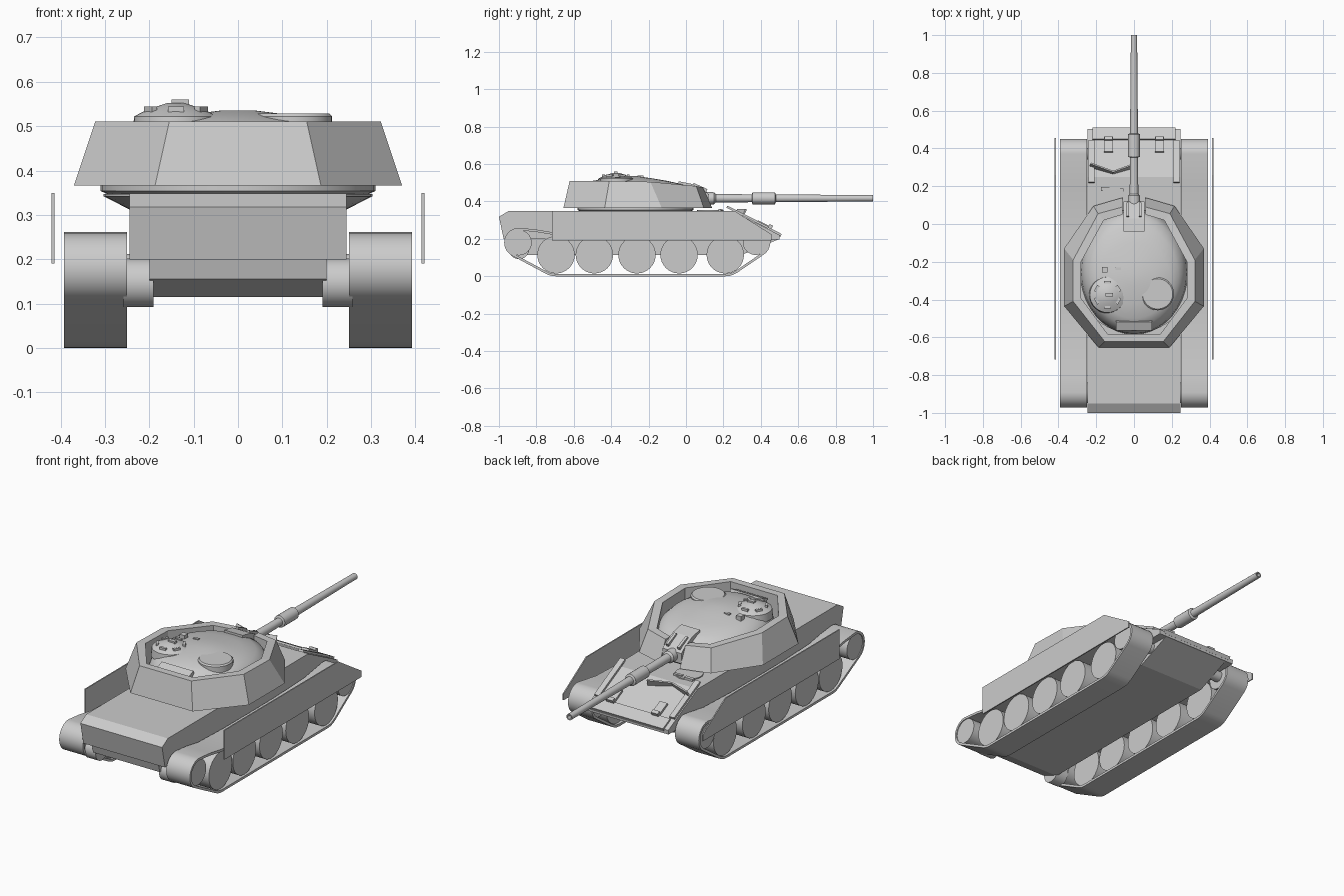
import bpy, bmesh
from math import sin, cos, pi, radians
from mathutils import Matrix, Vector


def finish(name, bm, smooth=None):
    bmesh.ops.recalc_face_normals(bm, faces=bm.faces)
    me = bpy.data.meshes.new(name)
    bm.to_mesh(me)
    bm.free()
    ob = bpy.data.objects.new(name, me)
    bpy.context.collection.objects.link(ob)
    if smooth:
        bpy.ops.object.select_all(action='DESELECT')
        ob.select_set(True)
        bpy.context.view_layer.objects.active = ob
        bpy.ops.object.shade_smooth_by_angle(angle=radians(smooth))
    return ob


def loft(name, rings, caps=True, loop=False, smooth=None):
    """Skin closed rings of equal length; loop joins last ring to first."""
    bm = bmesh.new()
    vs = [[bm.verts.new(p) for p in r] for r in rings]
    n = len(vs[0])
    for i in range(len(vs) if loop else len(vs) - 1):
        a, b = vs[i], vs[(i + 1) % len(vs)]
        for j in range(n):
            k = (j + 1) % n
            bm.faces.new((a[j], a[k], b[k], b[j]))
    if caps and not loop:
        bm.faces.new(vs[0])
        bm.faces.new(vs[-1])
    return finish(name, bm, smooth)


def prism(name, pts, x0, x1):
    return loft(name, [[(x, y, z) for y, z in pts] for x in (x0, x1)])


def box(name, loc, size, rot=(0, 0, 0)):
    bm = bmesh.new()
    bmesh.ops.create_cube(bm, size=1)
    bm.transform(Matrix.Diagonal((*size, 1)))
    ob = finish(name, bm)
    ob.location, ob.rotation_euler = loc, rot
    return ob


def lathe(name, prof, loc, axis='Z', n=32):
    """prof: (radius, distance along axis)."""
    def pt(r, d, t):
        c, s = r * cos(t), r * sin(t)
        v = {'X': (d, c, s), 'Y': (c, d, s), 'Z': (c, s, d)}[axis]
        return Vector(v) + Vector(loc)
    rings = [[pt(r, d, 2 * pi * i / n) for i in range(n)] for r, d in prof]
    return loft(name, rings, smooth=30)


# hull: upper body, narrower lower tub, nose plate
prism("upper_hull", [(-0.95, 0.348), (-1.0, 0.318), (-0.975, 0.2), (0.5, 0.197),
                     (0.502, 0.22), (0.25, 0.348)], -0.245, 0.245)
prism("lower_hull", [(-0.97, 0.21), (-0.955, 0.155), (-0.86, 0.115), (0.3, 0.115),
                     (0.5, 0.2), (0.45, 0.24)], -0.2, 0.2)
slope = -0.47
box("nose_plate", (0, 0.476, 0.233), (0.44, 0.07, 0.02), (slope, 0, 0))
for s in (-1, 1):
    # headlight brackets and side rails on the glacis
    box("lamp_bracket", (s * 0.135, 0.42, 0.275), (0.045, 0.085, 0.012), (slope, 0, 0))
    box("lamp", (s * 0.135, 0.452, 0.265), (0.04, 0.02, 0.022), (slope, 0, 0))
    box("glacis_rail", (s * 0.225, 0.33, 0.316), (0.03, 0.25, 0.012), (slope, 0, 0))
    # angled splash board halves
    box("splash_board", (s * 0.062 - 0.11, 0.29, 0.338), (0.13, 0.008, 0.045),
        (slope, 0, s * 0.35))
box("driver_periscope", (-0.15, 0.185, 0.353), (0.05, 0.02, 0.014))
box("driver_periscope", (-0.08, 0.18, 0.353), (0.05, 0.015, 0.012))
lathe("driver_hatch", [(0.07, 0.345), (0.07, 0.354)], (-0.11, 0.13, 0))

# ring bulge under the turret
lathe("hull_ring_bulge", [(0.24, 0.31), (0.303, 0.342), (0.303, 0.347)], (0, -0.27, 0), n=40)
lathe("turret_ring", [(0.29, 0.345), (0.31, 0.354), (0.31, 0.368)], (0, -0.27, 0), n=40)


# running gear
def arc(cy, cz, r, a, b, n):
    return [(cy + r * cos(radians(a + (b - a) * i / n)),
             cz + r * sin(radians(a + (b - a) * i / n))) for i in range(n + 1)]


def track_path(t):
    p = arc(-0.893, 0.18, 0.079 - t, 90, 242, 12)
    p += arc(-0.695, 0.115, 0.115 - t, 242, 269, 3)
    p += arc(0.21, 0.115, 0.115 - t, 270, 304, 3)
    p += arc(0.372, 0.182, 0.079 - t, 304, 450, 12)
    return p + [(y, z - t) for y, z in ((0.21, 0.235), (-0.04, 0.226), (-0.26, 0.225),
                                        (-0.49, 0.226), (-0.7, 0.233), (-0.8, 0.25))]


wheels = [(y, 0.115, 0.1) for y in (-0.695, -0.49, -0.262, -0.037, 0.21)]
for s in (-1, 1):
    out, inn = track_path(0), track_path(0.013)
    loft("track", [[(s * x, y, z) for y, z in p] for x, p in
                   ((0.25, out), (0.392, out), (0.392, inn), (0.25, inn))],
         loop=True, smooth=30)
    for y, z, r in wheels:
        lathe("road_wheel", [(r, s * 0.262), (r, s * 0.382)], (0, y, z), 'X')
    lathe("sprocket", [(0.068, s * 0.255), (0.068, s * 0.387)], (0, -0.893, 0.18), 'X')
    lathe("idler", [(0.068, s * 0.255), (0.068, s * 0.387)], (0, 0.372, 0.182), 'X')
    lathe("final_drive", [(0.055, s * 0.19), (0.055, s * 0.258)], (0, -0.893, 0.147), 'X')
    lathe("idler_arm", [(0.03, s * 0.19), (0.03, s * 0.258)], (0, 0.372, 0.182), 'X')
    # flat side skirts
    prism("side_skirt", [(-0.717, 0.19), (-0.717, 0.349), (0.26, 0.349), (0.456, 0.225),
                         (0.456, 0.19)], s * 0.414, s * 0.42)

# add-on turret armour, open at the top with a slot for the gun
outer_low = [(0.187, -0.655), (0.37, -0.435), (0.37, -0.13), (0.215, 0.095), (0.06, 0.14)]
outer_top = [(0.155, -0.622), (0.322, -0.41), (0.322, -0.19), (0.19, 0.055), (0.06, 0.09)]
inner = [(0.14, -0.582), (0.28, -0.393), (0.28, -0.2), (0.16, 0.02), (0.06, 0.05)]
top_z = [0.51, 0.51, 0.505, 0.482, 0.475]


def sections(s):
    return [[(s * a[0], a[1], 0.366), (s * b[0], b[1], z), (s * c[0], c[1], z),
             (s * c[0], c[1], 0.366)]
            for a, b, c, z in zip(outer_low, outer_top, inner, top_z)]


loft("turret_armour", sections(-1)[::-1] + sections(1))

# cast turret dome
dome = [(0.366, 0.285, -0.585, 0.08), (0.42, 0.278, -0.58, 0.07), (0.462, 0.262, -0.565, 0.045),
        (0.49, 0.235, -0.54, -0.01), (0.51, 0.195, -0.5, -0.1), (0.525, 0.12, -0.42, -0.19),
        (0.535, 0.04, -0.33, -0.26)]
N = 40
loft("turret_dome", [[(rx * cos(2 * pi * i / N),
                       (yb + yf) / 2 + (yf - yb) / 2 * sin(2 * pi * i / N), z)
                      for i in range(N)] for z, rx, yb, yf in dome], smooth=35)
# rear roof lip
box("dome_rear_lip", (0, -0.535, 0.485), (0.19, 0.05, 0.03), (0.4, 0, 0))

# hatches
lathe("loader_hatch", [(0.087, 0.48), (0.087, 0.522), (0.08, 0.529)], (0.125, -0.37, 0))
cup = (-0.14, -0.375, 0)
lathe("commander_cupola", [(0.098, 0.48), (0.094, 0.522), (0.075, 0.532), (0.05, 0.542),
                           (0.02, 0.552)], cup)
for i in range(6):
    t = pi / 6 + i * pi / 3
    box("cupola_block", (cup[0] + 0.066 * cos(t), cup[1] + 0.066 * sin(t), 0.537),
        (0.014, 0.036, 0.014), (0, 0, t))
box("cupola_sight", (-0.13, -0.375, 0.554), (0.04, 0.02, 0.012))
box("gunner_sight", (-0.155, -0.243, 0.52), (0.03, 0.03, 0.035))
box("roof_periscope", (-0.083, -0.237, 0.522), (0.03, 0.015, 0.02))

# gun with mantlet and fume extractor
prism("mantlet", [(-0.04, 0.37), (-0.04, 0.508), (0.03, 0.494), (0.09, 0.463), (0.12, 0.44),
                  (0.12, 0.385), (0.1, 0.37)], -0.056, 0.056)
for s in (-1, 1):
    box("mantlet_cheek", (s * 0.034, 0.075, 0.475), (0.014, 0.08, 0.016), (-0.42, 0, 0))
lathe("gun_barrel", [(0.034, 0.1), (0.032, 0.15), (0.023, 0.16), (0.021, 0.352), (0.032, 0.356),
                     (0.032, 0.475), (0.021, 0.48), (0.017, 0.93), (0.017, 1.0),
                     (0.011, 1.0), (0.011, 0.95)], (0, 0, 0.417), 'Y', 20)
